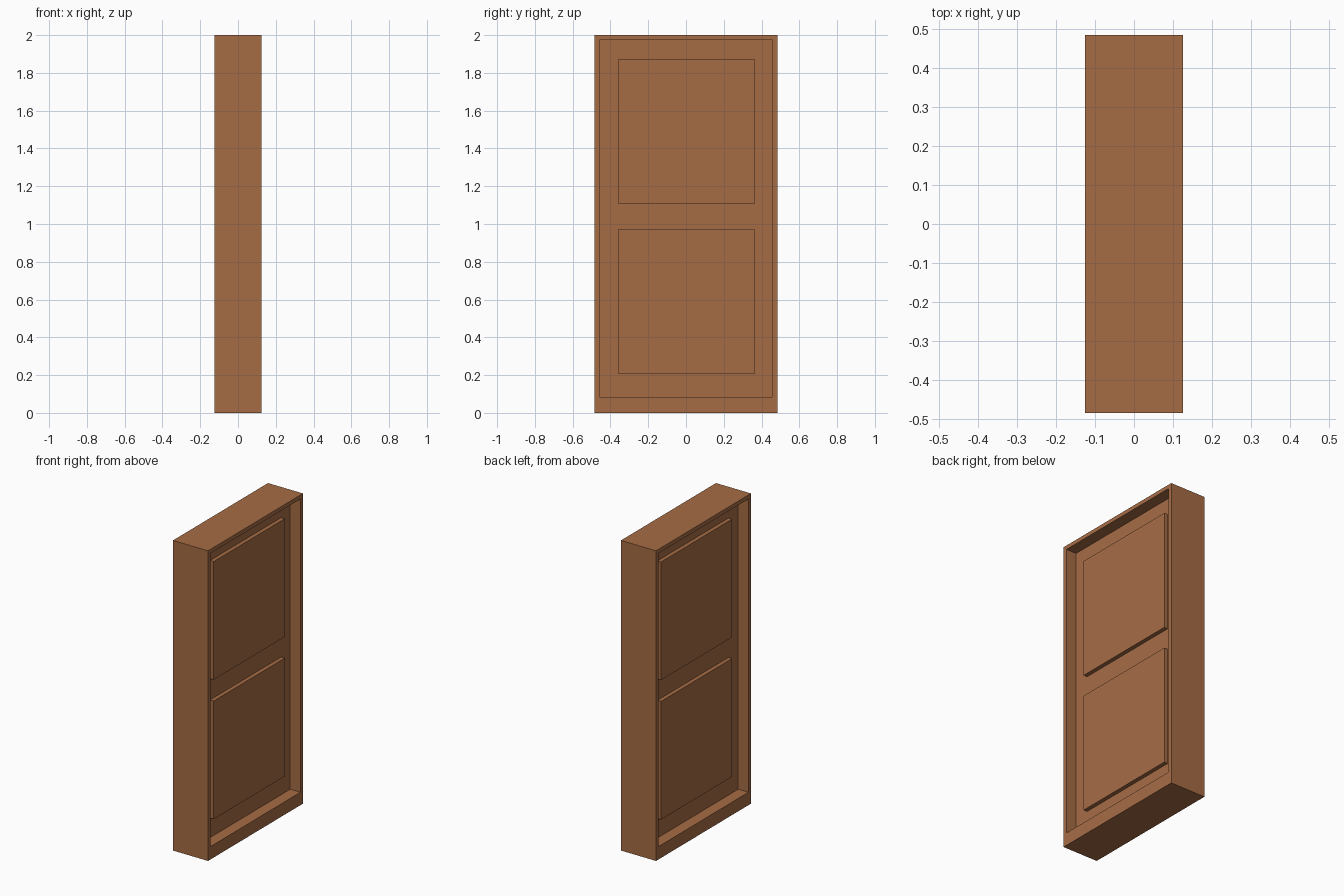
import bpy, bmesh

if "Cube" in bpy.data.objects:
    bpy.data.objects.remove(bpy.data.objects["Cube"])

wood = bpy.data.materials.new("wood")
wood.diffuse_color = (0.38, 0.15, 0.06, 1)
wood.use_nodes = True
wood.node_tree.nodes["Principled BSDF"].inputs["Base Color"].default_value = wood.diffuse_color


def add_object(name, bm):
    bmesh.ops.recalc_face_normals(bm, faces=bm.faces)
    mesh = bpy.data.meshes.new(name)
    bm.to_mesh(mesh)
    bm.free()
    mesh.materials.append(wood)
    obj = bpy.data.objects.new(name, mesh)
    bpy.context.collection.objects.link(obj)
    return obj


def rect(y0, y1, z0, z1):
    return [(y0, z0), (y1, z0), (y1, z1), (y0, z1)]


def box(name, half_x, y0, y1, z0, z1):
    bm = bmesh.new()
    bmesh.ops.create_cube(bm, size=1)
    for v in bm.verts:
        v.co.x *= 2 * half_x
        v.co.y = y0 if v.co.y < 0 else y1
        v.co.z = z0 if v.co.z < 0 else z1
    return add_object(name, bm)


def ring(name, half_x, outer, inner):
    bm = bmesh.new()
    loops = [[bm.verts.new((x, y, z)) for y, z in pts]
             for pts, x in ((outer, half_x), (inner, half_x),
                            (inner, -half_x), (outer, -half_x))]
    # Bridge each loop to the next, closing back to the first
    for a, b in zip(loops, loops[1:] + loops[:1]):
        for i in range(4):
            j = (i + 1) % 4
            bm.faces.new((a[i], a[j], b[j], b[i]))
    return add_object(name, bm)


# Deep surround with a thicker sill
ring("door_frame", 0.125, rect(-0.484, 0.484, 0, 2),
     rect(-0.458, 0.458, 0.083, 1.974))

# Door leaf set midway in the frame
box("door_leaf", 0.052, -0.458, 0.458, 0.083, 1.974)

# Raised panels showing on both faces
for name, z0 in (("lower_panel", 0.209), ("upper_panel", 1.108)):
    box(name, 0.078, -0.359, 0.365, z0, z0 + 0.762)
